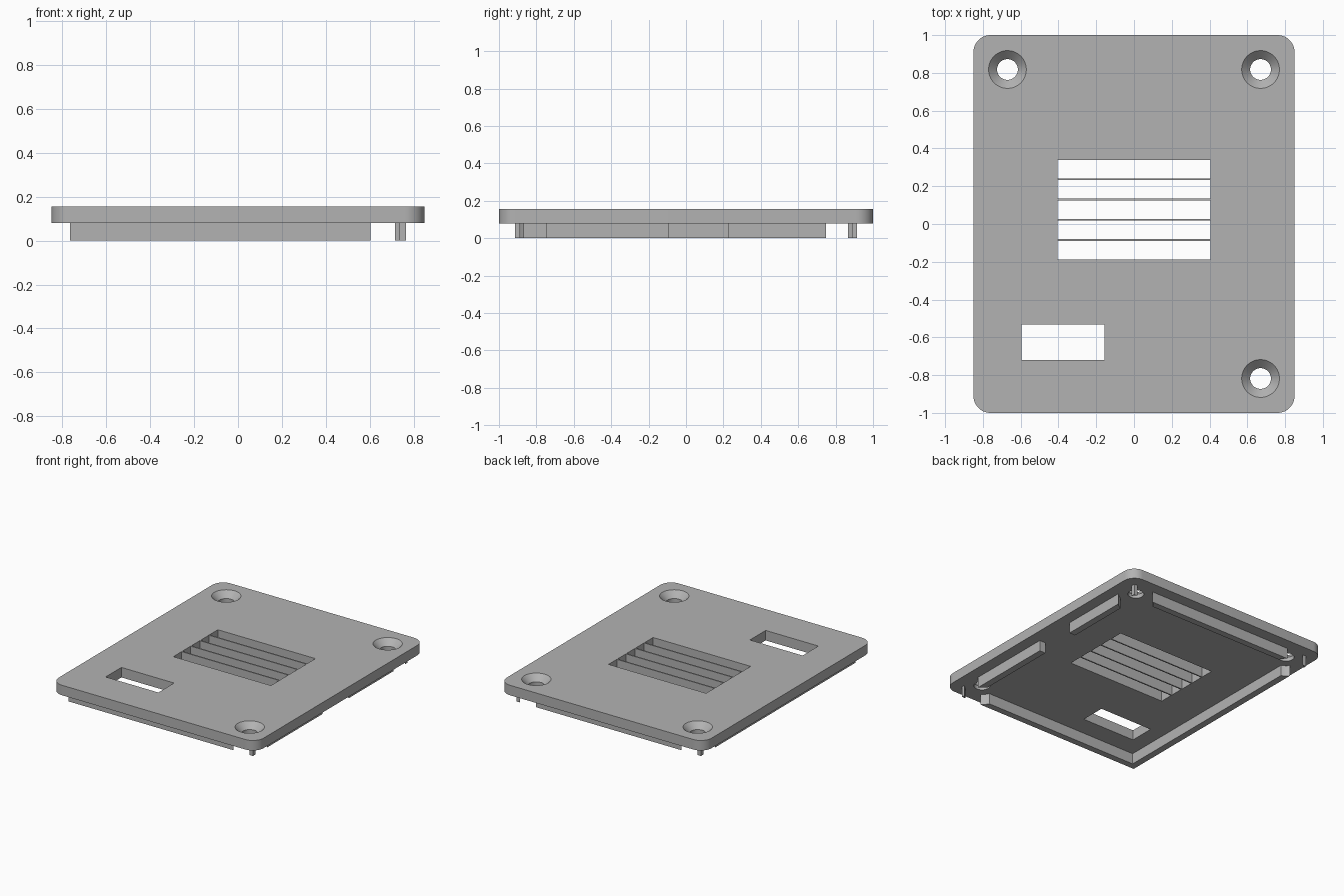
import bpy, bmesh
from math import cos, sin, pi

default = bpy.data.objects.get("Cube")
if default:
    bpy.data.objects.remove(default, do_unlink=True)

grey = bpy.data.materials.new("plain grey")
grey.use_nodes = True
colour = (0.45, 0.45, 0.45, 1)
grey.diffuse_color = colour
grey.node_tree.nodes["Principled BSDF"].inputs["Base Color"].default_value = colour

BASE, TOP = 0.08, 0.155
SCREWS = [(0.67, 0.818), (-0.67, 0.818), (0.67, -0.818)]


def loft(name, rings):
    """Closed solid through a stack of (outline, z) rings."""
    bm = bmesh.new()
    loops = [[bm.verts.new((x, y, z)) for x, y in pts] for pts, z in rings]
    for a, b in zip(loops, loops[1:]):
        for i in range(len(a)):
            j = (i + 1) % len(a)
            bm.faces.new((a[i], a[j], b[j], b[i]))
    bm.faces.new(loops[0][::-1])
    bm.faces.new(loops[-1])
    bmesh.ops.recalc_face_normals(bm, faces=bm.faces)
    mesh = bpy.data.meshes.new(name)
    bm.to_mesh(mesh)
    bm.free()
    mesh.materials.append(grey)
    obj = bpy.data.objects.new(name, mesh)
    bpy.context.collection.objects.link(obj)
    return obj


def rect(x0, x1, y0, y1):
    return [(x0, y0), (x1, y0), (x1, y1), (x0, y1)]


def circle(centre, r, n=48):
    return [(centre[0] + r * cos(2 * pi * i / n), centre[1] + r * sin(2 * pi * i / n))
            for i in range(n)]


def rounded_rect(hx, hy, r, n=12):
    pts = []
    for q, (sx, sy) in enumerate([(1, 1), (-1, 1), (-1, -1), (1, -1)]):
        for i in range(n + 1):
            a = (q + i / n) * pi / 2
            pts.append((sx * (hx - r) + r * cos(a), sy * (hy - r) + r * sin(a)))
    return pts


def box(name, outline, z0=-0.1, z1=0.3):
    return loft(name, [(outline, z0), (outline, z1)])


def cut(obj, cutters):
    bpy.context.view_layer.objects.active = obj
    for c in cutters:
        c.hide_render = True
        mod = obj.modifiers.new("cut", 'BOOLEAN')
        mod.operation, mod.solver, mod.object = 'DIFFERENCE', 'EXACT', c
        bpy.ops.object.modifier_apply(modifier=mod.name)
        bpy.data.objects.remove(c, do_unlink=True)


def smooth(obj):
    bpy.ops.object.select_all(action='DESELECT')
    obj.select_set(True)
    bpy.context.view_layer.objects.active = obj
    bpy.ops.object.shade_smooth_by_angle(angle=pi / 6)


# Cover plate with rounded corners
plate = box("cover_plate", rounded_rect(0.85, 1.0, 0.09), BASE, TOP)

# Countersunk screw holes
holes = []
for c in SCREWS:
    small = circle(c, 0.055)
    holes.append(loft("screw_cutter", [(small, 0), (small, TOP - 0.045),
                                       (circle(c, 0.1), TOP), (circle(c, 0.1), 0.3)]))

# Vent slots and display window
pitch, slot = 0.1075, 0.098
vents = []
for i in range(5):
    y = 0.34 - i * pitch
    vents.append(box("vent_cutter", rect(-0.405, 0.405, y - slot, y)))
window = box("window_cutter", rect(-0.595, -0.157, -0.72, -0.533))
cut(plate, holes + vents + [window])
smooth(plate)

# Locating rim underneath, relieved around the screws and open on one side
rim = box("locating_rim", rect(-0.765, 0.765, -0.915, 0.915), 0, BASE)
inside = box("inside_cutter", rect(-0.715, 0.715, -0.867, 0.867))
reliefs = [box("relief_cutter", circle(c, 0.118)) for c in SCREWS]
gap = box("gap_cutter", rect(0.6, 0.9, -0.09, 0.225))
cut(rim, [inside] + reliefs + [gap])
smooth(rim)
